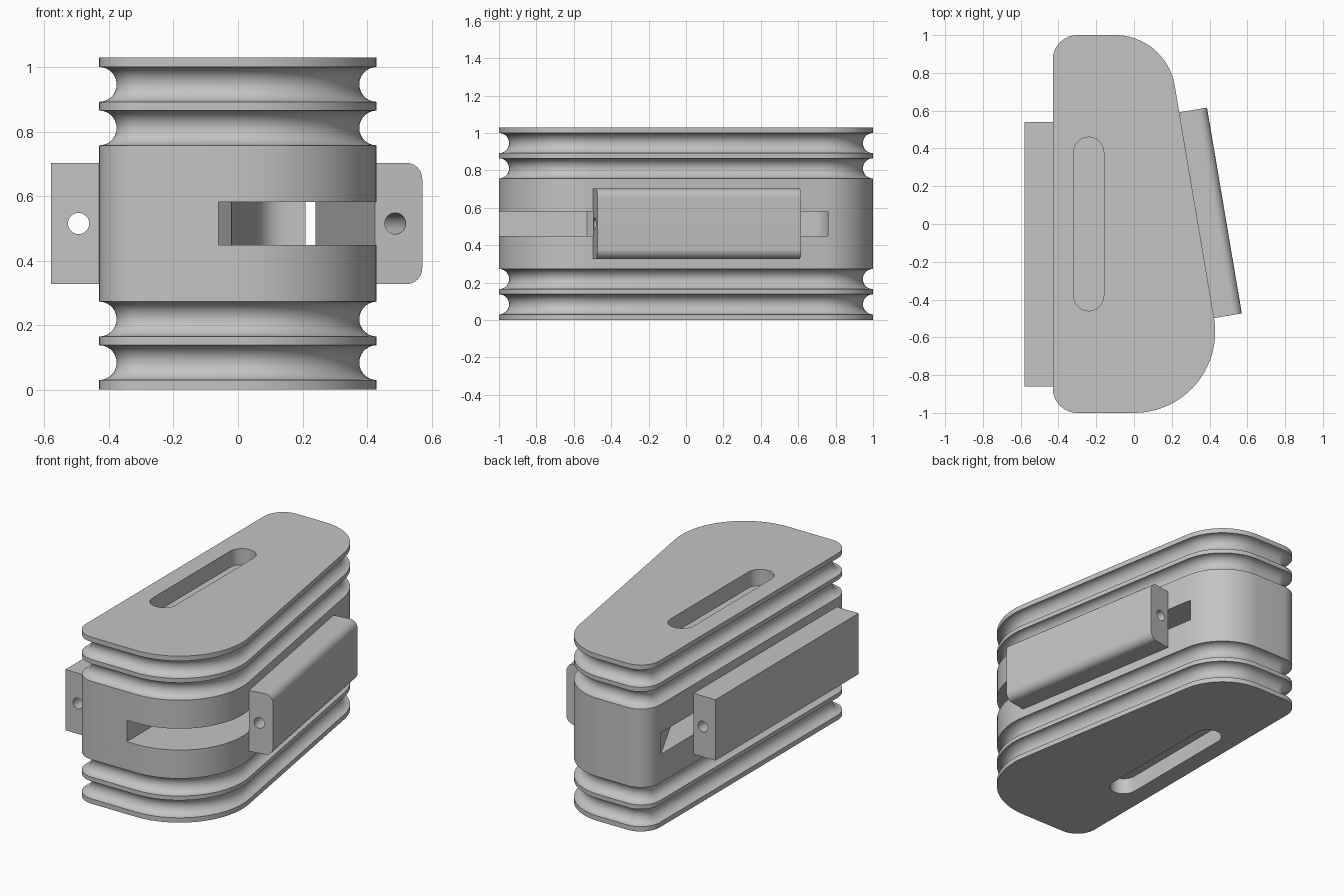
import bpy, bmesh, math
from mathutils import Matrix, Vector

cube = bpy.data.objects.get("Cube")
if cube:
    bpy.data.objects.remove(cube)

grey = bpy.data.materials.new("light grey")
grey.use_nodes = True
colour = (0.55, 0.55, 0.55, 1)
grey.diffuse_color = colour
grey.node_tree.nodes["Principled BSDF"].inputs["Base Color"].default_value = colour

MID = 0.515              # mid height of the whole block
TILT = math.radians(9.6)  # lean of the sloping side


def arc(cx, cy, r, start, end, steps):
    return [(cx + r * math.cos(start + (end - start) * i / steps),
             cy + r * math.sin(start + (end - start) * i / steps))
            for i in range(steps + 1)]


def loft(name, rings):
    """Skin a stack of equal-length rings and cap both ends."""
    bm = bmesh.new()
    loops = [[bm.verts.new(p) for p in ring] for ring in rings]
    n = len(loops[0])
    for low, high in zip(loops, loops[1:]):
        for i in range(n):
            j = (i + 1) % n
            bm.faces.new((low[i], low[j], high[j], high[i]))
    bm.faces.new(loops[0][::-1])
    bm.faces.new(loops[-1])
    bmesh.ops.recalc_face_normals(bm, faces=bm.faces[:])
    mesh = bpy.data.meshes.new(name)
    bm.to_mesh(mesh)
    bm.free()
    obj = bpy.data.objects.new(name, mesh)
    bpy.context.collection.objects.link(obj)
    mesh.materials.append(grey)
    return obj


def prism(name, outline, z0, z1):
    return loft(name, [[(x, y, z) for x, y in outline] for z in (z0, z1)])


def cut(target, cutters):
    """Subtract the cutters, then bake the result and remove them."""
    for cutter in cutters:
        cutter.hide_render = True
        mod = target.modifiers.new("cut", "BOOLEAN")
        mod.operation, mod.solver, mod.object = "DIFFERENCE", "EXACT", cutter
    graph = bpy.context.evaluated_depsgraph_get()
    baked = bpy.data.meshes.new_from_object(target.evaluated_get(graph))
    target.modifiers.clear()
    target.data = baked
    for cutter in cutters:
        bpy.data.objects.remove(cutter)


def smooth(obj):
    bpy.ops.object.select_all(action="DESELECT")
    obj.select_set(True)
    bpy.context.view_layer.objects.active = obj
    bpy.ops.object.shade_smooth_by_angle(angle=math.radians(30))


# Body: rounded wedge outline, inset to form the grooves
def outline(d):
    q = math.pi / 2
    return (arc(0, -0.57, 0.43 - d, -q, TILT, 24)
            + arc(-0.1, 0.68, 0.32 - d, TILT, q, 20)
            + arc(-0.3, 0.87, 0.13 - d, q, 2 * q, 10)
            + arc(-0.3, -0.87, 0.13 - d, 2 * q, 3 * q, 10))


profile = [(0, 0)]
for centre in (0.084, 0.219, 0.811, 0.946):
    profile += [(0.054 * math.sin(math.pi * i / 14),
                 centre - 0.054 * math.cos(math.pi * i / 14)) for i in range(15)]
profile.append((0, 2 * MID))
body = loft("grooved_body", [[(x, y, z) for x, y in outline(d)] for d, z in profile])

# Finger slots in the top and bottom
slot = arc(-0.24, 0.38, 0.08, 0, math.pi, 16) + arc(-0.24, -0.38, 0.08, math.pi, 2 * math.pi, 16)
cutters = [prism("slot_cutter", slot, z - 0.1, z + 0.1) for z in (0, 2 * MID)]

# Channel opening to the front and sloping side, and one on the straight side
right_channel = ([(0.7, -1.1), (0.7, 0.76)] + arc(0.15, 0.67, 0.09, math.pi / 2, math.pi, 10)
                 + [(-0.02, -0.49), (-0.06, -0.53), (-0.06, -1.1)])
left_channel = [(-0.5, -0.2), (-0.25, -0.2), (-0.25, 0.5), (-0.43, 0.86), (-0.5, 0.86)]
cutters += [prism("channel_cutter", path, MID - 0.066, MID + 0.066)
            for path in (right_channel, left_channel)]
cut(body, cutters)
smooth(body)


# Side rails with a lengthwise hole
def rail(name, start, along, out, length, radius):
    frame = Matrix((Vector(out + (0,)), Vector(along + (0,)), Vector((0, 0, 1)))).transposed()
    origin = Vector(start + (MID,))

    def sweep(label, section, t0, t1):
        return loft(label, [[origin + frame @ Vector((u, t, v)) for u, v in section]
                            for t in (t0, t1)])

    half, width = 0.188, 0.149
    section = [(0, half), (0, -half)]
    if radius:
        section += arc(width - radius, radius - half, radius, -math.pi / 2, 0, 10)
        section += arc(width - radius, half - radius, radius, 0, math.pi / 2, 10)
    else:
        section += [(width, -half), (width, half)]
    obj = sweep(name, section, 0, length)
    hole = sweep("hole_cutter", arc(0.064, 0, 0.033, 0, math.tau, 32)[:-1], -0.1, length + 0.1)
    cut(obj, [hole])
    smooth(obj)


c, s = math.cos(TILT), math.sin(TILT)
rail("straight_rail", (-0.43, -0.86), (0, 1), (-1, 0), 1.4, 0)
rail("sloping_rail", (0.43 * c, -0.57 + 0.43 * s), (-s, c), (c, s), 1.105, 0.05)
